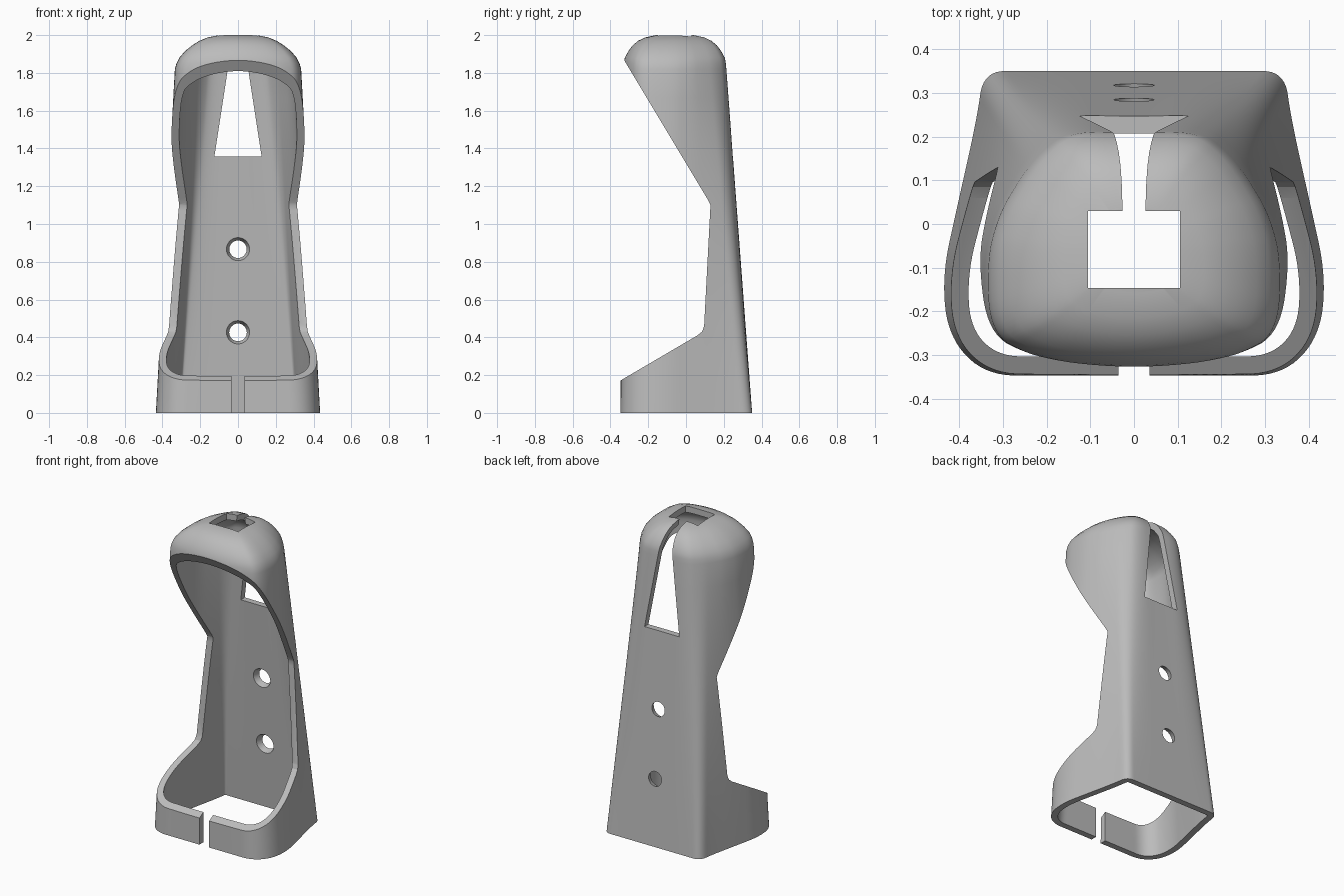
import bpy
import bmesh
from math import radians
from mathutils import Vector, Matrix

if "Cube" in bpy.data.objects:
    bpy.data.objects.remove(bpy.data.objects["Cube"], do_unlink=True)

grey = bpy.data.materials.new("plain grey")
grey.use_nodes = True
grey.diffuse_color = (0.5, 0.5, 0.5, 1)
grey.node_tree.nodes["Principled BSDF"].inputs["Base Color"].default_value = (0.5, 0.5, 0.5, 1)


def make_object(name, bm):
    bmesh.ops.recalc_face_normals(bm, faces=bm.faces)
    mesh = bpy.data.meshes.new(name)
    bm.to_mesh(mesh)
    bm.free()
    mesh.materials.append(grey)
    obj = bpy.data.objects.new(name, mesh)
    bpy.context.collection.objects.link(obj)
    return obj


def rounded_loop(half):
    """Mirror a half outline and round its corners."""
    pts = [Vector(p) for p in half]
    pts += [Vector((-p.x, p.y)) for p in reversed(pts[1:-1])]
    for _ in range(3):
        pts = [a.lerp(b, t) for a, b in zip(pts, pts[1:] + pts[:1]) for t in (0.25, 0.75)]
    return pts


def prism(name, points, axis, lo, hi):
    """Extrude a flat polygon along x or y."""
    bm = bmesh.new()
    place = (lambda p, d: (d, p[0], p[1])) if axis == "x" else (lambda p, d: (p[0], d, p[1]))
    a = [bm.verts.new(place(p, lo)) for p in points]
    b = [bm.verts.new(place(p, hi)) for p in points]
    bm.faces.new(a)
    bm.faces.new(b)
    for i in range(len(a)):
        j = (i + 1) % len(a)
        bm.faces.new((a[i], a[j], b[j], b[i]))
    return make_object(name, bm)


def box(name, x, y0, y1, z0, z1):
    return prism(name, [(-x, z0), (x, z0), (x, z1), (-x, z1)], "y", y0, y1)


# Outer skin: tapered loft from the foot outline to the shoulder, then a dome
foot = rounded_loop([(0, .35), (.25, .35), (.345, .35), (.36, .24), (.405, .04),
                     (.44, -.12), (.425, -.26), (.34, -.347), (.2, -.347), (0, -.347)])
shoulder = rounded_loop([(0, .212), (.15, .215), (.22, .16), (.27, .09), (.31, .02),
                         (.337, -.08), (.33, -.25), (.24, -.3), (.13, -.325), (0, -.335)])
shoulder_z = 1.82
rings = []
for k in range(-1, 13):
    t = k / 12
    rings.append([(*a.lerp(b, t), t * shoulder_z) for a, b in zip(foot, shoulder)])
dome = [(1.85, .975, .99), (1.88, .93, .97), (1.915, .84, .9), (1.945, .73, .82),
        (1.97, .61, .71), (1.988, .48, .57), (2.0, .3, .36)]
for z, sx, sy in dome:
    rings.append([(p.x * sx, -.06 + (p.y + .06) * sy, z) for p in shoulder])

bm = bmesh.new()
loops = [[bm.verts.new(p) for p in ring] for ring in rings]
for low, high in zip(loops, loops[1:]):
    for i in range(len(low)):
        j = (i + 1) % len(low)
        bm.faces.new((low[i], low[j], high[j], high[i]))
cap = bm.faces.new(loops[-1])
shell = make_object("holder_shell", bm)
# The open loft needs its normals facing outward
if shell.data.polygons[len(shell.data.polygons) - 1].normal.z < 0:
    shell.data.flip_normals()
wall = shell.modifiers.new("wall", "SOLIDIFY")
wall.thickness = 0.04
wall.offset = -1
wall.use_even_offset = True

# Cutters: floor, open front, strap slit, back slot, top window
cutters = [
    box("floor_cutter", 1, -1, 1, -1, 0),
    prism("front_opening_cutter", [(-.6, .023), (.06, .41), (.085, .43), (.096, .46),
                                   (.128, 1.07), (.13, 1.1), (.118, 1.125), (-.335, 1.88),
                                   (-.6, 2.324)], "x", -1, 1),
    box("strap_slit_cutter", .035, -.6, -.2, -.1, .5),
    prism("back_slot_cutter", [(-.125, 1.357), (.125, 1.357), (.011, 2.1), (-.011, 2.1)],
          "y", .028, .6),
    box("top_window_cutter", .105, -.147, .03, 1.8, 2.2),
]

# Countersunk screw holes, wide on the inside
for name, z, y in (("upper", .865, .264), ("lower", .425, .298)):
    bm = bmesh.new()
    bmesh.ops.create_cone(bm, cap_ends=True, segments=32, radius1=.069, radius2=.039, depth=.08,
                          matrix=Matrix.Translation((0, y, z)) @ Matrix.Rotation(radians(-90), 4, "X"))
    cutters.append(make_object(name + "_hole_cutter", bm))

for cutter in cutters:
    cutter.hide_render = True
    mod = shell.modifiers.new(cutter.name, "BOOLEAN")
    mod.operation = "DIFFERENCE"
    mod.solver = "EXACT"
    mod.object = cutter

# Bake the cuts, drop the cutters, and smooth the rounded surfaces
graph = bpy.context.evaluated_depsgraph_get()
baked = bpy.data.meshes.new_from_object(shell.evaluated_get(graph))
shell.modifiers.clear()
shell.data = baked
for cutter in cutters:
    bpy.data.objects.remove(cutter, do_unlink=True)
baked.materials.clear()
baked.materials.append(grey)
for obj in bpy.context.selected_objects:
    obj.select_set(False)
shell.select_set(True)
bpy.context.view_layer.objects.active = shell
bpy.ops.object.shade_smooth_by_angle(angle=radians(30))
